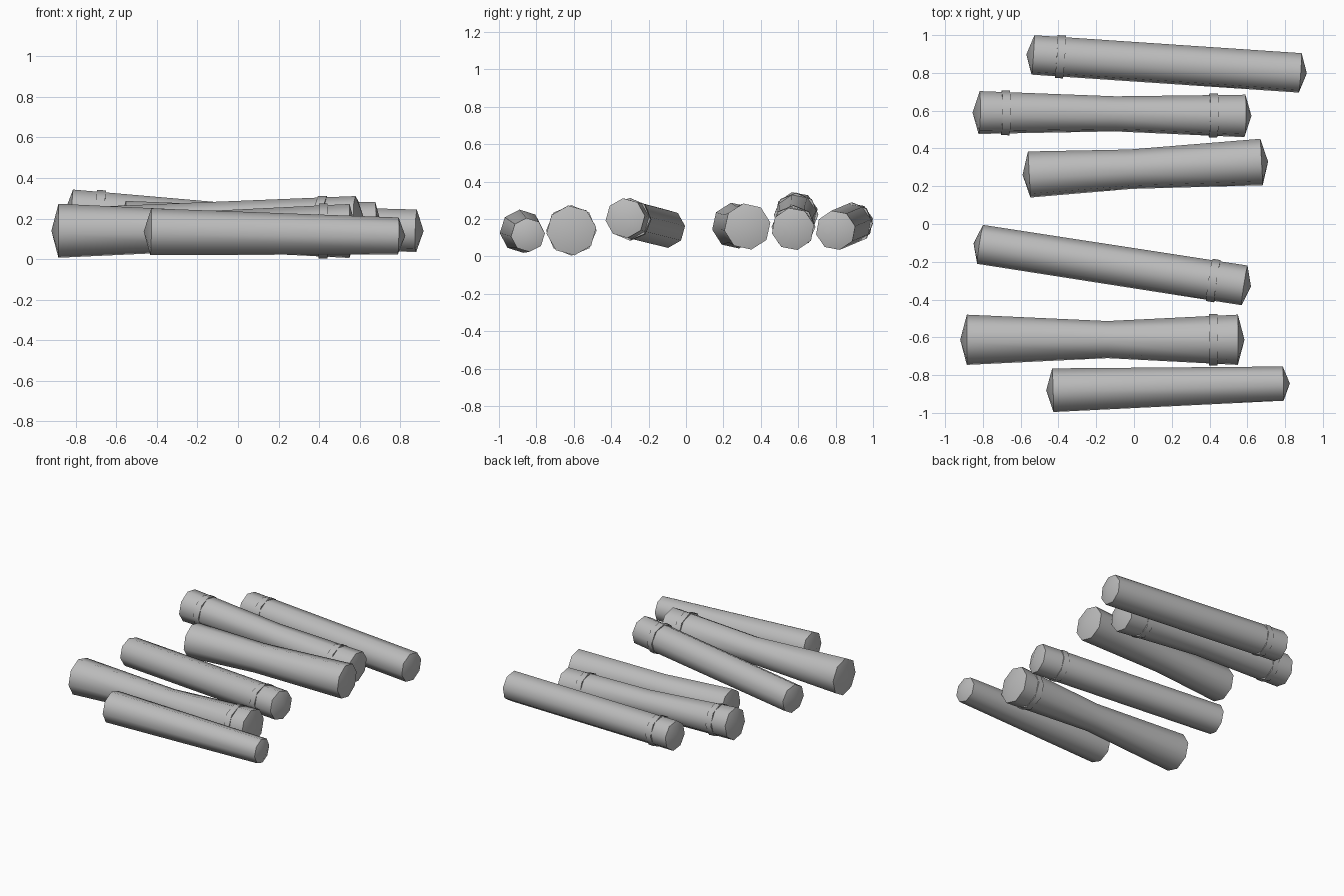
import bpy
import bmesh
import math
from mathutils import Vector, Matrix

SIDES = 8
TIP = 0.035
BAND_HALF = 0.022

cube = bpy.data.objects.get("Cube")
if cube:
    bpy.data.objects.remove(cube, do_unlink=True)

# One plain grey for everything
grey = bpy.data.materials.new("wood grey")
grey.use_nodes = True
colour = (0.5, 0.5, 0.5, 1)
grey.diffuse_color = colour
grey.node_tree.nodes["Principled BSDF"].inputs["Base Color"].default_value = colour


def add_ring(bm, centre, axis, radius, phase):
    """Octagon of vertices square to the axis."""
    up = (Vector((0, 0, 1)) - axis * axis.z).normalized()
    side = up.cross(axis)
    ring = []
    for i in range(SIDES):
        a = math.radians(phase) + math.tau * i / SIDES
        ring.append(bm.verts.new(centre + (side * math.cos(a) + up * math.sin(a)) * radius))
    return ring


def add_tube(bm, stations, axis, phase, tip):
    """Closed tube through (centre, radius) stations with shallow pointed ends."""
    rings = [add_ring(bm, c, axis, r, phase) for c, r in stations]
    for a, b in zip(rings, rings[1:]):
        for i in range(SIDES):
            j = (i + 1) % SIDES
            bm.faces.new((a[i], a[j], b[j], b[i]))
    for ring, (c, _), s in ((rings[0], stations[0], -1), (rings[-1], stations[-1], 1)):
        point = bm.verts.new(c + axis * s * tip)
        for i in range(SIDES):
            bm.faces.new((ring[i], ring[(i + 1) % SIDES], point))


def finish(bm, name):
    bmesh.ops.recalc_face_normals(bm, faces=bm.faces)
    mesh = bpy.data.meshes.new(name)
    bm.to_mesh(mesh)
    bm.free()
    mesh.materials.append(grey)
    obj = bpy.data.objects.new(name, mesh)
    bpy.context.collection.objects.link(obj)
    bpy.ops.object.select_all(action="DESELECT")
    obj.select_set(True)
    bpy.context.view_layer.objects.active = obj
    bpy.ops.object.shade_smooth_by_angle(angle=math.radians(50))


def make_log(name, points, phase, bands=()):
    """Log through (x, y, z, radius) points, with raised bands at given x."""
    stations = [(Vector(p[:3]), p[3]) for p in points]
    axis = (stations[-1][0] - stations[0][0]).normalized()
    bm = bmesh.new()
    add_tube(bm, stations, axis, phase, TIP)
    finish(bm, name)
    for n, x in enumerate(bands, 1):
        for (a, ra), (b, rb) in zip(stations, stations[1:]):
            if a.x <= x <= b.x:
                t = (x - a.x) / (b.x - a.x)
                centre, radius = a.lerp(b, t), (ra + (rb - ra) * t) * 1.06
                ends = [(centre + axis * s * BAND_HALF, radius) for s in (-1, 1)]
                bm = bmesh.new()
                add_tube(bm, ends, axis, 0, 0)
                finish(bm, f"{name}_band_{n}")


# Logs from back to front
make_log("back_log", [(-0.535, 0.895, 0.18, 0.107), (0.88, 0.80, 0.14, 0.107)], 12, [-0.39])
make_log("second_log", [(-0.82, 0.59, 0.23, 0.116), (-0.1, 0.583, 0.188, 0.095),
                        (0.587, 0.572, 0.147, 0.115)], 12, [-0.68, 0.42])
make_log("third_log", [(-0.555, 0.262, 0.165, 0.124), (-0.02, 0.29, 0.162, 0.106),
                       (0.675, 0.328, 0.16, 0.125)], 10)
make_log("fourth_log", [(-0.815, -0.108, 0.15, 0.105), (0.585, -0.325, 0.205, 0.107)], 7, [0.42])
make_log("fifth_log", [(-0.885, -0.613, 0.14, 0.134), (-0.14, -0.612, 0.14, 0.099),
                       (0.55, -0.613, 0.139, 0.134)], 7, [0.42])
make_log("front_log", [(-0.43, -0.88, 0.135, 0.116), (0.79, -0.845, 0.115, 0.091)], 5)
